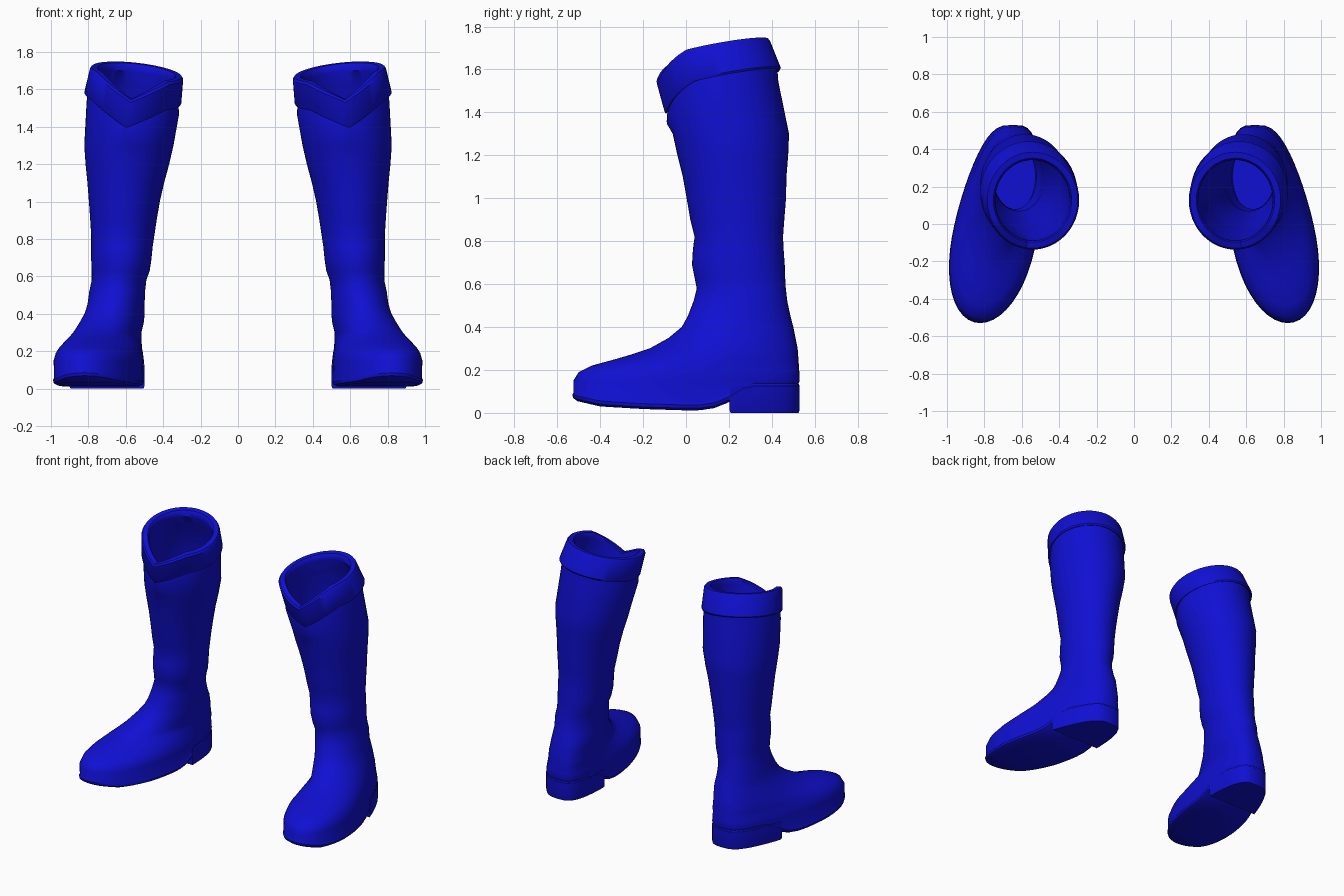
import bpy, bmesh
from math import sin, cos, pi, copysign

cube = bpy.data.objects.get("Cube")
if cube:
    bpy.data.objects.remove(cube)

N = 48

blue = bpy.data.materials.new("deep blue rubber")
blue.use_nodes = True
blue.diffuse_color = (0.005, 0.005, 0.65, 1)
blue.node_tree.nodes["Principled BSDF"].inputs["Base Color"].default_value = blue.diffuse_color


def lerp_table(table, t):
    for (a, va), (b, vb) in zip(table, table[1:]):
        if t <= b:
            return va + (vb - va) * max(0, t - a) / (b - a)
    return table[-1][1]


def outline(front, back, cx, w, slope=0.0, heel_power=1.0, toe_widen=0.0):
    """Egg-shaped loop of (x, y) points starting at the toe."""
    mid, half = (front + back) / 2, (back - front) / 2
    loop = []
    for i in range(N):
        a = 2 * pi * i / N
        s, c = sin(a), cos(a)
        if c < 0:
            s = copysign(abs(s) ** heel_power, s)
        y = mid - half * c
        loop.append((cx - slope * (y - mid) + s * (w + toe_widen * c), y))
    return loop


def at_height(loop, z):
    return [(x, y, z) for x, y in loop]


def loft(name, rings, cap_start=False, cap_end=False, angle=40):
    """Skin a stack of loops; caps are strips running across the loop."""
    bm = bmesh.new()
    rows = [[bm.verts.new(p) for p in ring] for ring in rings]
    n = len(rows[0])
    for lo, hi in zip(rows, rows[1:]):
        for i in range(n):
            j = (i + 1) % n
            bm.faces.new((lo[i], lo[j], hi[j], hi[i]))
    for row, wanted in ((rows[0], cap_start), (rows[-1], cap_end)):
        if wanted:
            for i in range((n - 1) // 2):
                quad = [row[i], row[i + 1], row[-i - 2], row[-i - 1]] if i else \
                       [row[0], row[1], row[-1]]
                if i:
                    quad = [row[i], row[i + 1], row[n - i - 1], row[n - i]]
                bm.faces.new(list(dict.fromkeys(quad)))
    bmesh.ops.recalc_face_normals(bm, faces=bm.faces)
    mesh = bpy.data.meshes.new(name)
    bm.to_mesh(mesh)
    bm.free()
    ob = bpy.data.objects.new(name, mesh)
    bpy.context.collection.objects.link(ob)
    mesh.materials.append(blue)
    bpy.ops.object.select_all(action='DESELECT')
    ob.select_set(True)
    bpy.context.view_layer.objects.active = ob
    bpy.ops.object.shade_smooth_by_angle(angle=angle * pi / 180)
    ob.modifiers.new("other boot", 'MIRROR').use_mirror_merge = False
    return ob


# Sole: underside rises at the toe and at the arch
SOLE = [(-.53, .06), (-.4, .03), (-.2, .018), (.05, .01), (.15, .025),
        (.22, .06), (.28, .1), (.53, .1)]


def sole_ring(inset, lift):
    loop = outline(-.53 + inset, .53 - inset, .735, .225 - inset, .165, .62, .035)
    return [(x, y, lerp_table(SOLE, y) + lift) for x, y in loop]


# Cuff rim: slopes up to the back and outside, with a notch at the front
def rim_loop(grow, drop, t):
    """t = 0 at the lower edge of the cuff, 1 at the rim."""
    loop = outline(-.10 - .035 * t - grow, .44 - .05 * t + grow,
                   .5625 - .02 * t, .2575 - .01 * t + grow)
    ring = []
    for i, (x, y) in enumerate(loop):
        a = 2 * pi * (i - 1) / N
        notch = max(0, 1 - abs(sin(a)) / .8) * .105 if cos(a) > 0 else 0
        base_y = y + .045 * (1 - t) * -1
        z = 1.67 + .19 * base_y + .11 * (x - .55) - notch - drop
        ring.append((x, y, z))
    return ring


# Foot levels: height, toe y, heel y, centre x, half width, splay, heel squareness, toe widening
foot = [(.15, -.525, .53, .735, .222, .165, .62, .035),
        (.19, -.50, .528, .733, .213, .17, .65, .03),
        (.22, -.44, .526, .73, .20, .18, .68, .02),
        (.25, -.33, .524, .72, .187, .19, .7, .01),
        (.275, -.245, .522, .712, .177, .19, .75, 0),
        (.30, -.17, .52, .70, .17, .18, .8, 0),
        (.35, -.08, .51, .677, .167, .14, .85, 0),
        (.40, -.02, .50, .66, .159, .1, .9, 0),
        (.45, .008, .487, .652, .152, .06, 1, 0)]

# Leg levels: height, front y, back y, inner x, outer x
leg = [(.52, .035, .472, .497, .795), (.58, .05, .465, .49, .782),
       (.63, .04, .462, .472, .782), (.69, .028, .46, .463, .785),
       (.76, .032, .455, .456, .785), (.82, .04, .452, .447, .785),
       (.90, .02, .458, .435, .79), (1.0, .003, .466, .418, .797),
       (1.1, -.015, .468, .395, .805), (1.2, -.04, .476, .368, .815),
       (1.3, -.062, .48, .345, .822)]


def leg_ring(level, inset=0):
    z, front, back, inner, outer = level
    return at_height(outline(front + inset, back - inset, (inner + outer) / 2,
                             (outer - inner) / 2 - inset), z)


# Boot body: sole rim, foot, ankle and shaft
rings = [sole_ring(.025, 0), sole_ring(.004, .01), sole_ring(0, .025), sole_ring(.006, .036)]
rings += [at_height(outline(*f[1:]), f[0]) for f in foot]
rings += [leg_ring(l) for l in leg]
rings += [rim_loop(-.010, .20, 0), rim_loop(-.016, .12, 0)]
loft("boot_body", rings, cap_start=True)

# Heel block: rear part of the sole outline with a straight front edge
rear = [p for p in outline(-.53, .53, .735, .225, .165, .62, .035) if p[1] > .2]


def heel_ring(scale, z):
    return [(.667 + (x - .667) * scale, .36 + (y - .36) * scale, z) for x, y in rear]


loft("heel", [heel_ring(.97, 0), heel_ring(.995, .012), heel_ring(.995, .13)],
     cap_start=True, cap_end=True)

# Folded cuff and the lining inside the shaft
cuff = [rim_loop(-.02, .14, 0), rim_loop(-.004, .15, 0), rim_loop(.002, .14, 0),
        rim_loop(.002, .012, 1), rim_loop(-.006, 0, 1), rim_loop(-.038, 0, 1),
        rim_loop(-.046, .01, 1), rim_loop(-.048, .04, 1), rim_loop(-.04, .13, 0)]
cuff += [leg_ring(l, .03) for l in reversed(leg)]
loft("cuff_and_lining", cuff, cap_end=True)
